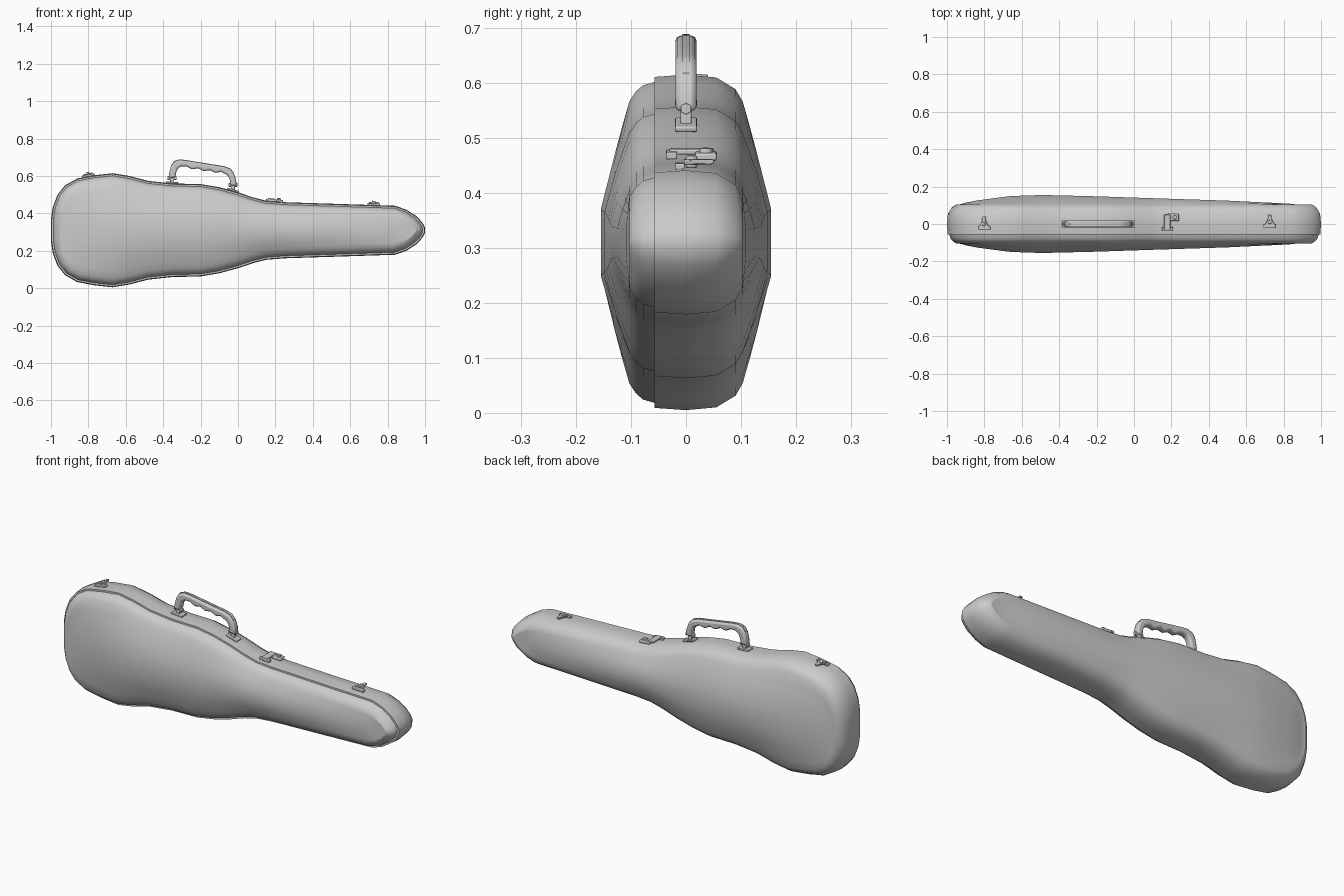
import bpy, bmesh, math
from mathutils import Vector, Matrix

if "Cube" in bpy.data.objects:
    bpy.data.objects.remove(bpy.data.objects["Cube"])

CZ = 0.31
# half outline of the case: x, half height about the centre line
HALF = [(-1, .06), (-.99, .125), (-.965, .19), (-.925, .24), (-.86, .277), (-.77, .294), (-.67, .305),
        (-.58, .29), (-.48, .264), (-.35, .25), (-.2, .247), (-.1, .23), (0, .203), (.08, .176),
        (.15, .158), (.25, .15), (.5, .142), (.84, .131), (.9, .11), (.955, .075), (.985, .042), (1, .015)]
DEPTH = [(-1, .1), (-.9, .122), (-.67, .152), (-.5, .16), (-.2, .152), (0, .145), (.4, .13), (.75, .119), (.93, .1), (1, .095)]
N = len(HALF)


def lerp(table, x):
    for (a, p), (b, q) in zip(table, table[1:]):
        if x <= b:
            return p + (q - p) * max(0, (x - a) / (b - a))
    return table[-1][1]


def finish(bm, name, bevel=0, angle=30):
    bmesh.ops.recalc_face_normals(bm, faces=bm.faces)
    me = bpy.data.meshes.new(name)
    bm.to_mesh(me)
    bm.free()
    ob = bpy.data.objects.new(name, me)
    bpy.context.collection.objects.link(ob)
    if bevel:
        m = ob.modifiers.new("bevel", 'BEVEL')
        m.width, m.segments, m.limit_method = bevel, 2, 'ANGLE'
    bpy.ops.object.select_all(action='DESELECT')
    ob.select_set(True)
    bpy.context.view_layer.objects.active = ob
    bpy.ops.object.shade_smooth_by_angle(angle=math.radians(angle))
    return ob


def inset_outline(d):
    pts = [Vector((x, h)) for x, h in HALF] + [Vector((x, -h)) for x, h in reversed(HALF)]
    out = []
    for i, p in enumerate(pts):
        e1 = (p - pts[i - 1]).normalized()
        e2 = (pts[(i + 1) % len(pts)] - p).normalized()
        t = (e1 + e2).normalized()
        out.append(p + Vector((t.y, -t.x)) * d / max(.6, t.dot(e1)))
    return out


# half shell: rim rings of (inset, y), then a domed cap of lengthwise strips
def shell(name, rings, side):
    bm = bmesh.new()
    loops = [[bm.verts.new((p.x, y, CZ + p.y)) for p in inset_outline(d)] for d, y in rings]
    for a, b in zip(loops, loops[1:]):
        for i in range(2 * N):
            j = (i + 1) % (2 * N)
            bm.faces.new((a[i], a[j], b[j], b[i]))
    top, bottom = loops[-1][:N], loops[-1][N:][::-1]
    edge = abs(rings[-1][1])
    rows = [top]
    for f, w in ((.82, .27), (.64, .52), (.28, .92), (-.28, .92), (-.64, .52), (-.82, .27)):
        row = []
        for i, v in enumerate(top):
            x = v.co.x
            grow = max(0, lerp(DEPTH, HALF[i][0]) - edge)
            row.append(bm.verts.new((x, side * (edge + grow * w), CZ + (v.co.z - CZ) * f)))
        rows.append(row)
    rows.append(bottom)
    for a, b in zip(rows, rows[1:]):
        for i in range(N - 1):
            bm.faces.new((a[i], a[i + 1], b[i + 1], b[i]))
    return finish(bm, name)


shell("case_body", [(.013, -.057), (.004, -.057), (0, 0), (.005, .055), (.026, .09), (.048, .103)], 1)
shell("case_lid", [(.013, -.057), (.019, -.078), (.03, -.091), (.048, -.103)], -1)


# prism of a 2D profile along a plane, placed by a matrix
def prism(name, pts, thick, matrix, bevel=0):
    bm = bmesh.new()
    f = bm.faces.new([bm.verts.new((a, b, -thick / 2)) for a, b in pts])
    r = bmesh.ops.extrude_face_region(bm, geom=[f])
    bmesh.ops.translate(bm, vec=(0, 0, thick), verts=[g for g in r['geom'] if isinstance(g, bmesh.types.BMVert)])
    bm.transform(matrix)
    return finish(bm, name, bevel)


# frame lying on the upper rim at x
def on_rim(x, lift):
    e = .04
    z = CZ + lerp(HALF, x)
    slope = math.atan2(lerp(HALF, x + e) - lerp(HALF, x - e), 2 * e)
    return Matrix.Translation((x, 0, z)) @ Matrix.Rotation(-slope, 4, 'Y') @ Matrix.Translation((0, 0, lift))


def box(x0, x1, y0, y1):
    return [(x0, y0), (x1, y0), (x1, y1), (x0, y1)]


def disc(r, n=10, cx=0, cy=0):
    return [(cx + r * math.cos(2 * math.pi * i / n), cy + r * math.sin(2 * math.pi * i / n)) for i in range(n)]


# handle with finger grips on the underside
upright = Matrix.Rotation(math.pi / 2, 4, 'X')
outer = [(-.372, .59), (-.366, .625), (-.358, .655), (-.342, .677), (-.315, .686), (-.28, .683), (-.17, .665),
         (-.075, .65), (-.042, .638), (-.022, .615), (-.01, .58), (-.008, .548)]
inner = [(-.042, .55), (-.044, .58), (-.056, .605), (-.075, .614)]
for k in range(13):
    x = -.09 - k * .0155
    inner.append((x, .617 + (-.09 - x) * .155 + .006 * math.cos(k * math.pi / 2)))
inner += [(-.305, .652), (-.322, .64), (-.33, .62), (-.336, .59)]
prism("handle", outer + inner, .038, upright, .009)
# raised seam down the middle of the grip
prism("handle_seam", [(x, z + .003) for x, z in outer[2:10]] + [(x, z - .008) for x, z in outer[2:10][::-1]], .012, upright)

# handle mounts: base plate, lug and hinge pin
for side, x, z in (("left", -.352, .58), ("right", -.027, .545)):
    prism("handle_plate_" + side, box(-.033, .033, -.02, .02), .01, on_rim(x, .004), .003)
    base = CZ + lerp(HALF, x)
    prism("handle_lug_" + side, [(x - .011, base), (x + .011, base), (x + .011, z + .02), (x - .011, z + .02)], .02, upright, .003)
    prism("handle_pin_" + side, disc(.011, 6), .048,
          Matrix.Translation((x, 0, z + .008)) @ Matrix.Rotation(math.pi / 2, 4, 'Y'), .002)

# small clasps near both ends, spanning the seam
for side, x, dy in (("left", -.8, 0), ("right", .725, .01)):
    m = on_rim(x, .004) @ Matrix.Translation((0, dy, 0))
    up = Matrix.Translation((0, 0, .008))
    prism("clasp_plate_" + side, box(-.034, .034, -.03, -.012), .012, m, .003)
    prism("clasp_lever_" + side, [(-.026, -.014), (.026, -.014), (.01, .018), (.008, .04), (-.008, .04), (-.01, .018)],
          .009, m @ up, .002)
    prism("clasp_knob_" + side, disc(.011), .022, m @ up, .003)

# main lock: base plate, hasp and barrel
m = on_rim(.19, .004)
prism("lock_base", box(-.04, .018, -.036, -.016), .014, m, .003)
prism("lock_hasp", box(-.03, .004, -.03, .05), .01, m @ Matrix.Translation((0, 0, .006)), .003)
prism("lock_plate", box(-.01, .05, .016, .056), .014, m, .004)
prism("lock_barrel", disc(.012, 12, .028, .036), .03, m, .002)
